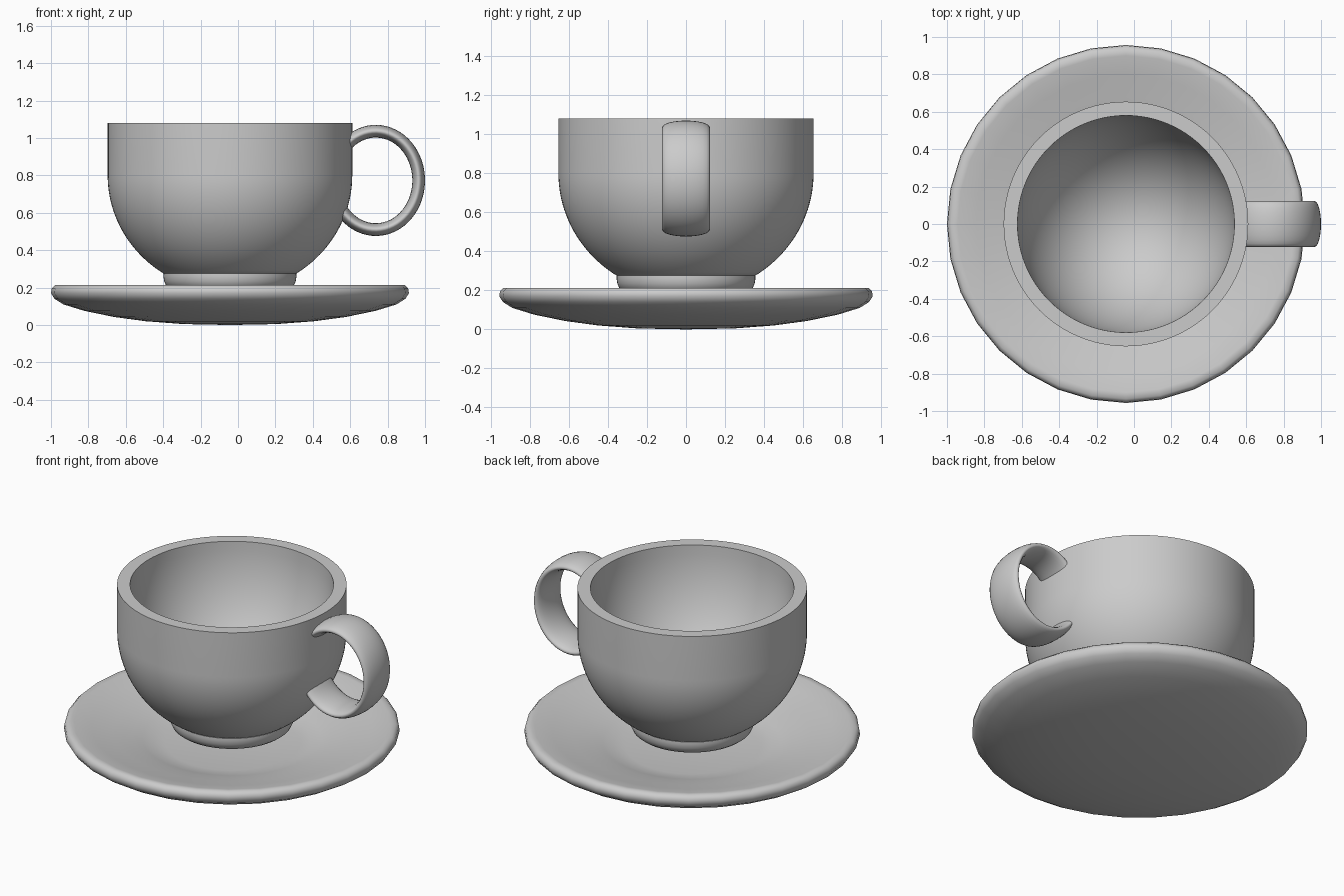
import bpy, bmesh
from math import sin, cos, pi, radians

if "Cube" in bpy.data.objects:
    bpy.data.objects.remove(bpy.data.objects["Cube"])

CX = -0.043  # shared axis of cup and saucer


def finish(bm, name, angle):
    bmesh.ops.remove_doubles(bm, verts=bm.verts, dist=1e-5)
    bmesh.ops.recalc_face_normals(bm, faces=bm.faces)
    mesh = bpy.data.meshes.new(name)
    bm.to_mesh(mesh)
    bm.free()
    obj = bpy.data.objects.new(name, mesh)
    bpy.context.collection.objects.link(obj)
    bpy.ops.object.select_all(action='DESELECT')
    obj.select_set(True)
    bpy.context.view_layer.objects.active = obj
    bpy.ops.object.shade_smooth_by_angle(angle=radians(angle))
    return obj


def lathe(name, profile, steps, angle=35):
    """Spin an (r, z) profile around the vertical axis."""
    bm = bmesh.new()
    verts = [bm.verts.new((r, 0, z)) for r, z in profile]
    edges = [bm.edges.new(pair) for pair in zip(verts, verts[1:])]
    bmesh.ops.spin(bm, geom=verts + edges, cent=(0, 0, 0), axis=(0, 0, 1),
                   angle=2 * pi, steps=steps, use_merge=True)
    obj = finish(bm, name, angle)
    obj.location.x = CX
    return obj


def bowl_curve(r, depth, z_mid, end, n=20):
    """Elliptical bowl profile, from the equator down to the end angle."""
    return [(r * cos(end * i / n), z_mid - depth * sin(end * i / n))
            for i in range(n + 1)]


# Saucer: shallow dish with a rounded rim and a sunken well
lathe("saucer", [
    (0, 0.0), (0.25, 0.005), (0.45, 0.02), (0.62, 0.043), (0.78, 0.076),
    (0.89, 0.11), (0.938, 0.14), (0.957, 0.17), (0.953, 0.195), (0.935, 0.213),
    (0.90, 0.211), (0.80, 0.186), (0.68, 0.158), (0.57, 0.132), (0.51, 0.114),
    (0.45, 0.096), (0.38, 0.086), (0, 0.082)], 32, 60)

# Cup: straight wall above a rounded bowl, with an egg-shaped cavity
outer = bowl_curve(0.654, 0.625, 0.80, radians(57))
inner = bowl_curve(0.58, 0.75, 1.08, pi / 2)
inner[-1] = (0, 0.33)
lathe("cup", [(0, outer[-1][1])] + outer[::-1] + [(0.654, 1.08)] + inner, 96)

# Foot: rounded ring under the bowl
lathe("cup_foot", [
    (0, 0.282), (0.354, 0.282), (0.356, 0.26), (0.352, 0.235), (0.341, 0.21),
    (0.322, 0.195), (0.29, 0.19), (0, 0.19)], 64, 40)

# Handle: flattened oval section swept along an elliptical arc into the wall
bm = bmesh.new()
ARC, SIDES = 48, 24
a0, a1 = radians(-141), radians(135)
rings = []
for i in range(ARC + 1):
    a = a0 + (a1 - a0) * i / ARC
    ring = []
    for j in range(SIDES):
        t = 2 * pi * j / SIDES
        off = 0.034 * cos(t)
        ring.append(bm.verts.new((0.737 + (0.229 + off) * cos(a),
                                  0.122 * sin(t),
                                  0.773 + (0.263 + off) * sin(a))))
    rings.append(ring)
for p, q in zip(rings, rings[1:]):
    for j in range(SIDES):
        k = (j + 1) % SIDES
        bm.faces.new((p[j], p[k], q[k], q[j]))
bm.faces.new(rings[0])
bm.faces.new(rings[-1])
finish(bm, "cup_handle", 60)
